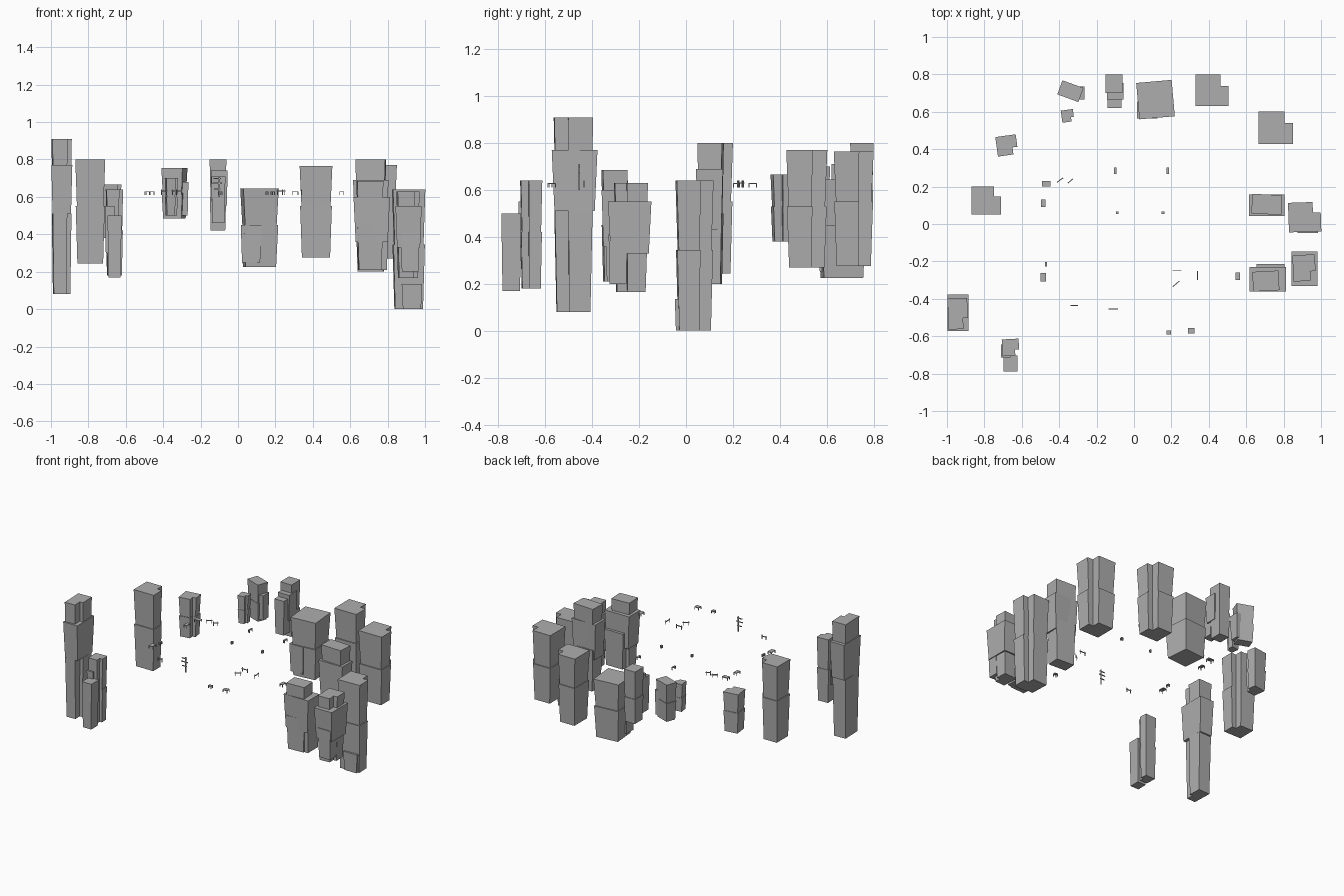
import bpy
import bmesh
from math import radians
from mathutils import Matrix, Vector

cube = bpy.data.objects.get("Cube")
if cube:
    bpy.data.objects.remove(cube, do_unlink=True)

stone = bpy.data.materials.new("grey stone")
stone.use_nodes = True
grey = (0.42, 0.42, 0.42, 1)
stone.diffuse_color = grey
stone.node_tree.nodes["Principled BSDF"].inputs["Base Color"].default_value = grey


def finish(bm, name):
    """Turn a bmesh into a flat shaded object."""
    bmesh.ops.recalc_face_normals(bm, faces=bm.faces)
    mesh = bpy.data.meshes.new(name)
    bm.to_mesh(mesh)
    bm.free()
    mesh.materials.append(stone)
    obj = bpy.data.objects.new(name, mesh)
    bpy.context.collection.objects.link(obj)
    return obj


def prism(bm, outline, z0, z1, low, high, place):
    """Loft an outline from a narrow base to a wide top."""
    base, top = [[bm.verts.new(place @ Vector((x * s, y * s, z))) for x, y in outline]
                 for s, z in ((low, z0), (high, z1))]
    bm.faces.new(base)
    bm.faces.new(top)
    for i in range(len(outline)):
        j = (i + 1) % len(outline)
        bm.faces.new((base[i], base[j], top[j], top[i]))


def footprint(w, d, notch=""):
    """Rectangle, or an L shape with its notch at the named corner."""
    x, y = w / 2, d / 2
    if not notch:
        return [(-x, -y), (x, -y), (x, y), (-x, y)]
    sx = 1 if "e" in notch else -1
    sy = 1 if "n" in notch else -1
    ix, iy = x - 0.24 * w, y - 0.36 * d
    return [(sx * a, sy * b) for a, b in
            ((-x, -y), (x, -y), (x, iy), (ix, iy), (ix, y), (-x, y))]


def pillar(name, x, y, w, d, turn, levels, notch=""):
    """Stack of flared stone tiers."""
    bm = bmesh.new()
    place = Matrix.Translation((x, y, 0)) @ Matrix.Rotation(radians(turn), 4, "Z")
    shape = footprint(w, d, notch)
    for z0, z1 in zip(levels, levels[1:]):
        top = 1 if z1 == levels[-1] else 0.97
        prism(bm, shape, z0, z1, top - 0.11, top, place)
    return finish(bm, name)


# Main pillars around the ring
pillars = [
    ("west_tall_pillar", -.942, -.48, .105, .165, 2, (.08, .51, .91), "se"),
    ("southwest_pillar", -.66, -.66, .09, .09, 3, (.18, .42, .64), "se"),
    ("west_pillar", -.79, .125, .16, .15, 0, (.245, .55, .80), "ne"),
    ("northwest_pillar", -.68, .42, .11, .105, 8, (.38, .53, .665), "se"),
    ("north_turned_pillar", -.34, .71, .12, .08, -20, (.485, .62, .755), ""),
    ("north_small_pillar", -.355, .578, .065, .065, 8, (.5, .6, .70), "se"),
    ("north_narrow_pillar", -.107, .75, .09, .1, 0, (.42, .6, .80), ""),
    ("north_broad_pillar", .115, .665, .19, .195, 5, (.225, .45, .645), ""),
    ("north_pillar", .417, .715, .175, .17, 0, (.275, .55, .765), "ne"),
    ("northeast_pillar", .757, .515, .185, .175, 0, (.27, .53, .77), "ne"),
    ("east_inner_pillar", .71, .105, .16, .105, -3, (.2, .5, .80), ""),
    ("east_pillar", .9125, .037, .173, .158, 2, (0, .345, .64), "ne"),
    ("southeast_pillar", .91, -.235, .12, .14, 3, (.165, .41, .63), "se"),
    ("southeast_inner_pillar", .705, -.305, .14, .105, 3, (.21, .45, .685), ""),
]
for row in pillars:
    pillar(*row)

# Shoulder blocks that clasp the pillars
shoulders = [
    ("west_tall", -.942, -.475, .112, .195, .51, .77),
    ("southwest_front", -.66, -.745, .075, .085, .17, .5),
    ("southwest_side", -.685, -.68, .05, .07, .3, .55),
    ("north_turned", -.30, .70, .07, .07, .5, .68),
    ("north_narrow_front", -.105, .66, .075, .08, .46, .71),
    ("north_narrow", -.1, .71, .09, .09, .55, .74),
    ("north_broad", .07, .61, .11, .09, .25, .45),
    ("east_inner", .71, .1, .19, .115, .43, .69),
    ("east_foot", .93, -.01, .11, .075, 0, .135),
    ("southeast", .912, -.24, .14, .185, .33, .55),
    ("southeast_low", .92, -.29, .1, .08, .2, .41),
    ("southeast_inner", .715, -.295, .195, .13, .36, .60),
    ("southeast_inner_low", .73, -.28, .15, .13, .21, .47),
]
for name, x, y, w, d, z0, z1 in shoulders:
    bm = bmesh.new()
    prism(bm, footprint(w, d), z0, z1, 0.88, 1, Matrix.Translation((x, y, 0)))
    finish(bm, name + "_shoulder")


def box(bm, x, y, z, w, d, h):
    prism(bm, footprint(w, d), z, z + h, 1, 1, Matrix.Translation((x, y, 0)))


# Small tables and benches scattered on the middle ground
floor = 0.61
tables = [(-.47, .215, .045, .03), (-.485, .11, .025, .04), (-.485, -.285, .03, .045),
          (-.47, -.215, .012, .025), (.555, -.28, .025, .04), (.305, -.57, .035, .03),
          (-.1, .285, .012, .035), (.18, .285, .012, .035), (-.09, .06, .012, .012),
          (.155, .06, .015, .015), (.185, -.58, .025, .02)]
for x, y, w, d in tables:
    bm = bmesh.new()
    box(bm, x, y, floor + 0.015, w, d, 0.005)
    for sx in (-1, 1):
        for sy in (-1, 1):
            box(bm, x + sx * (w / 2 - .002), y + sy * (d / 2 - .002), floor, .004, .004, .02)
    finish(bm, "small_table")

# Low rails on two short posts
rails = [(-.395, .235, .04, 35), (-.34, .23, .035, 40), (-.32, -.435, .04, 0),
         (.23, -.25, .05, 0), (.225, -.32, .045, 40), (.34, -.275, .05, 90)]
for x, y, length, turn in rails:
    bm = bmesh.new()
    box(bm, 0, 0, .018, length, .005, .005)
    for side in (-1, 1):
        box(bm, side * length * .4, 0, 0, .004, .004, .03)
    bm.transform(Matrix.Translation((x, y, floor)) @ Matrix.Rotation(radians(turn), 4, "Z"))
    finish(bm, "low_rail")

# Tall signpost with crossbars
bm = bmesh.new()
box(bm, -.1, -.455, floor - .01, .006, .006, .11)
for z, length in ((.64, .035), (.67, .05), (.695, .04)):
    box(bm, -.11, -.455, z, length, .005, .006)
finish(bm, "signpost")
